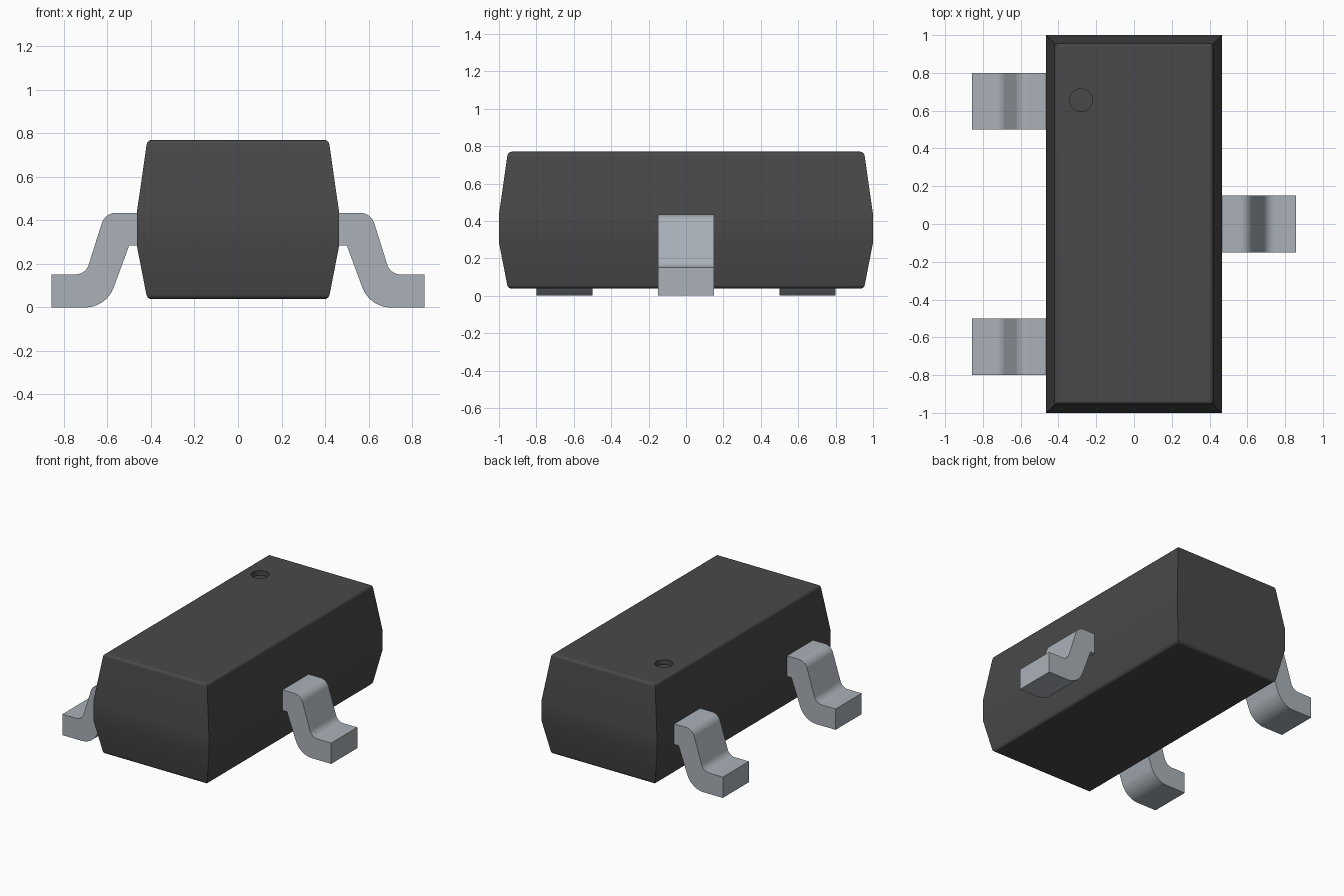
import bpy, bmesh, math
from mathutils import Vector

cube = bpy.data.objects.get("Cube")
if cube:
    bpy.data.objects.remove(cube, do_unlink=True)


def material(name, rgb, metallic=0.0):
    m = bpy.data.materials.new(name)
    m.use_nodes = True
    m.diffuse_color = (*rgb, 1)
    bsdf = m.node_tree.nodes["Principled BSDF"]
    bsdf.inputs["Base Color"].default_value = (*rgb, 1)
    bsdf.inputs["Metallic"].default_value = metallic
    return m


def add_object(name, bm, mat):
    bmesh.ops.recalc_face_normals(bm, faces=bm.faces)
    mesh = bpy.data.meshes.new(name)
    bm.to_mesh(mesh)
    bm.free()
    ob = bpy.data.objects.new(name, mesh)
    bpy.context.collection.objects.link(ob)
    if mat:
        mesh.materials.append(mat)
    return ob


def smooth(ob):
    bpy.ops.object.select_all(action="DESELECT")
    ob.select_set(True)
    bpy.context.view_layer.objects.active = ob
    bpy.ops.object.shade_smooth_by_angle(angle=math.radians(30))
    ob.modifiers.new("even_shading", "WEIGHTED_NORMAL").keep_sharp = True


def rounded(points, steps=8):
    """Outline from (x, z, tangent length); corners become circular arcs."""
    out = []
    n = len(points)
    for i, (x, z, t) in enumerate(points):
        p = Vector((x, z))
        if not t:
            out.append(p)
            continue
        to_prev = (Vector(points[i - 1][:2]) - p).normalized()
        to_next = (Vector(points[(i + 1) % n][:2]) - p).normalized()
        w = math.sin(to_prev.angle(to_next) / 2)
        a, b = p + to_prev * t, p + to_next * t
        for k in range(steps + 1):
            u = k / steps
            ca, cp, cb = (1 - u) ** 2, 2 * w * u * (1 - u), u * u
            out.append((a * ca + p * cp + b * cb) / (ca + cp + cb))
    return out


plastic = material("dark_grey_plastic", (0.066, 0.066, 0.066))
metal = material("silver_grey_metal", (0.40, 0.44, 0.48))

# Moulded body: stacked rectangles with tapered top and bottom
bm = bmesh.new()
rings = []
for z, inset in ((0.038, 0.048), (0.285, 0), (0.435, 0), (0.77, 0.048)):
    hx, hy = 0.465 - inset, 1 - inset
    rings.append([bm.verts.new((sx * hx, sy * hy, z))
                  for sx, sy in ((-1, -1), (1, -1), (1, 1), (-1, 1))])
for low, high in zip(rings, rings[1:]):
    for i in range(4):
        j = (i + 1) % 4
        bm.faces.new((low[i], low[j], high[j], high[i]))
caps = [bm.faces.new(rings[0]), bm.faces.new(rings[-1])]
rim = [e for f in caps for e in f.edges]
bmesh.ops.bevel(bm, geom=rim, offset=0.02, segments=4, profile=0.5, affect="EDGES")
body = add_object("body", bm, plastic)

# Round index dimple sunk into the top
bm = bmesh.new()
bmesh.ops.create_cone(bm, cap_ends=True, segments=48, radius1=0.06, radius2=0.06, depth=0.1)
bmesh.ops.translate(bm, verts=bm.verts, vec=(-0.28, 0.655, 0.785))
cutter = add_object("dimple_cutter", bm, plastic)
cutter.hide_render = True
cut = body.modifiers.new("dimple", "BOOLEAN")
cut.object = cutter
cut.solver = "EXACT"
bpy.context.view_layer.objects.active = body
bpy.ops.object.modifier_apply(modifier=cut.name)
bpy.data.objects.remove(cutter, do_unlink=True)
smooth(body)

# Gull-wing leads: one bent profile, extruded across its width
PROFILE = rounded([
    (0.45, 0.435, 0), (0.611, 0.435, 0.05), (0.70, 0.152, 0.046),
    (0.857, 0.152, 0), (0.857, 0, 0), (0.605, 0, 0.097),
    (0.50, 0.285, 0), (0.45, 0.285, 0)])


def lead(name, side, y):
    bm = bmesh.new()
    face = bm.faces.new([bm.verts.new((side * p.x, y - 0.15, p.y)) for p in PROFILE])
    new = bmesh.ops.extrude_face_region(bm, geom=[face])["geom"]
    bmesh.ops.translate(bm, vec=(0, 0.3, 0),
                        verts=[v for v in new if isinstance(v, bmesh.types.BMVert)])
    smooth(add_object(name, bm, metal))


lead("left_lead", 1, 0)
lead("right_front_lead", -1, -0.65)
lead("right_back_lead", -1, 0.65)
